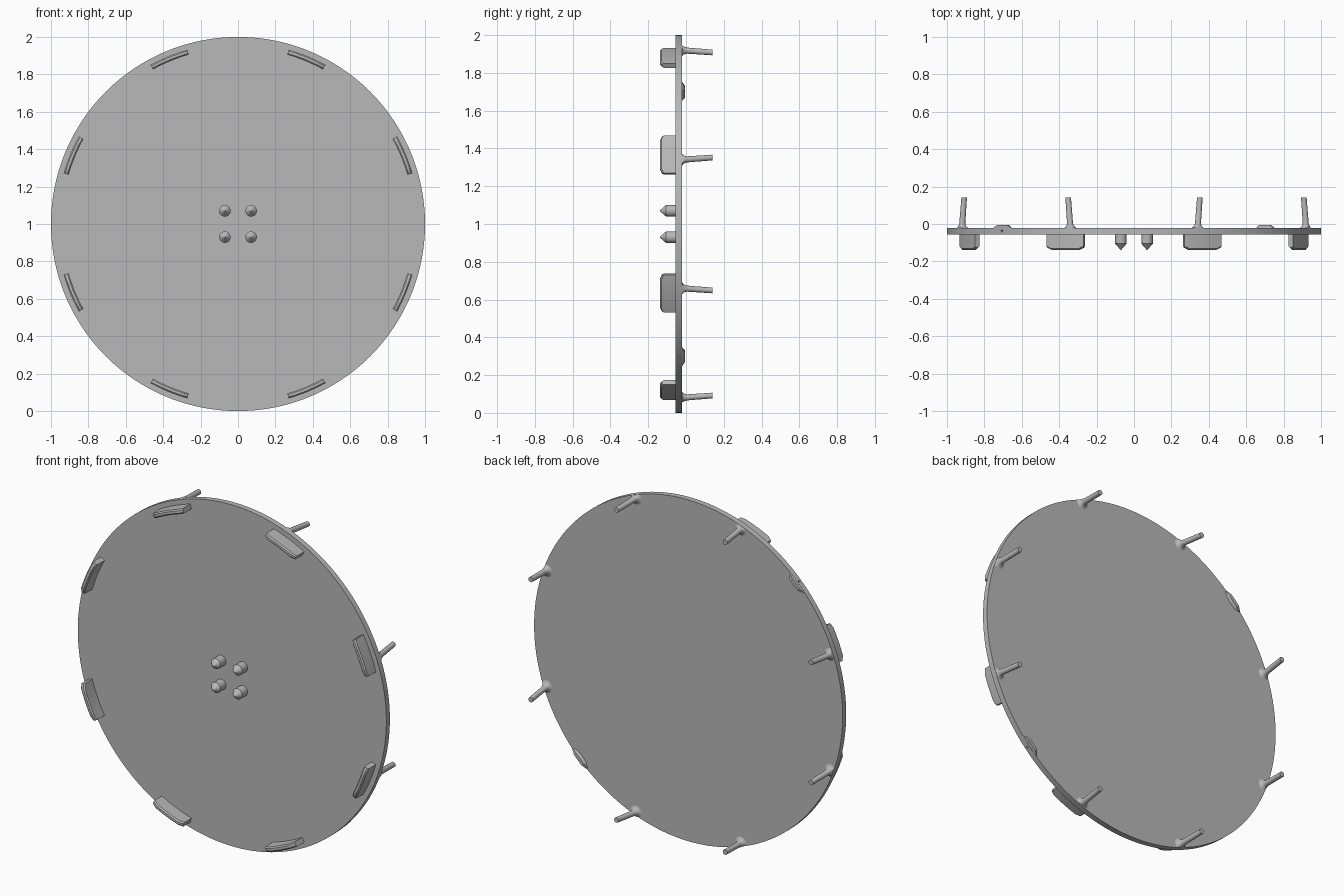
import bpy
import bmesh
from math import sin, cos, pi, radians
from mathutils import Vector

if "Cube" in bpy.data.objects:
    bpy.data.objects.remove(bpy.data.objects["Cube"])

grey = bpy.data.materials.new("plain grey")
grey.use_nodes = True
colour = (0.48, 0.48, 0.48, 1)
grey.diffuse_color = colour
grey.node_tree.nodes["Principled BSDF"].inputs["Base Color"].default_value = colour

FRONT, BACK = -0.055, -0.022     # faces of the disc along y
CENTRE = Vector((0, 0, 1))


def finish(name, bm, smooth=True):
    bmesh.ops.recalc_face_normals(bm, faces=bm.faces)
    mesh = bpy.data.meshes.new(name)
    bm.to_mesh(mesh)
    bm.free()
    obj = bpy.data.objects.new(name, mesh)
    bpy.context.collection.objects.link(obj)
    mesh.materials.append(grey)
    if smooth:
        bpy.ops.object.select_all(action='DESELECT')
        obj.select_set(True)
        bpy.context.view_layer.objects.active = obj
        bpy.ops.object.shade_smooth_by_angle(angle=radians(30))
    return obj


def loft(bm, rings):
    """Skin a list of equally long point rings and cap both ends."""
    rows = [[bm.verts.new(p) for p in ring] for ring in rings]
    n = len(rows[0])
    for a, b in zip(rows, rows[1:]):
        for i in range(n):
            j = (i + 1) % n
            bm.faces.new((a[i], a[j], b[j], b[i]))
    bm.faces.new(rows[0])
    bm.faces.new(rows[-1])


def turned(name, base, tip, profile, sides=24):
    """Rings (radius, fraction) square to y, swept from base to tip."""
    bm = bmesh.new()
    rings = []
    for r, t in profile:
        c = base.lerp(tip, t)
        rings.append([c + Vector((r * cos(2 * pi * i / sides), 0, r * sin(2 * pi * i / sides)))
                      for i in range(sides)])
    loft(bm, rings)
    # keep flared feet inside the rim
    for v in bm.verts:
        d = Vector((v.co.x, 0, v.co.z - 1))
        if d.length > 0.999:
            d *= 0.999 / d.length
            v.co.x, v.co.z = d.x, d.z + 1
    return finish(name, bm)


# Round plate
disc = turned("disc", Vector((0, FRONT, 1)), Vector((0, BACK, 1)), [(1, 0), (1, 1)], 192)
for v in disc.data.vertices:
    d = Vector((v.co.x, 0, v.co.z - 1)).normalized()
    v.co.x, v.co.z = d.x, d.z + 1

# Curved tabs on the front, near the rim
for k in range(8):
    mid = radians(22.5 + 45 * k)
    bm = bmesh.new()
    rings = []
    steps = 8
    for i in range(steps + 1):
        a = mid + radians(6.3) * (2 * i / steps - 1)
        out = Vector((cos(a), 0, sin(a)))
        end = 0.012 if i in (0, steps) else 0
        section = [(0.943, FRONT + 0.002), (0.943, -0.131 + end), (0.95, -0.138 + end),
                   (0.964, -0.138 + end), (0.971, -0.131 + end), (0.971, FRONT + 0.002)]
        rings.append([CENTRE + out * r + Vector((0, y, 0)) for r, y in section])
    loft(bm, rings)
    finish(f"front_tab_{k + 1}", bm)

# Four pointed pegs in the middle
for sx in (-1, 1):
    for sz in (-1, 1):
        at = Vector((0.07 * sx, FRONT + 0.002, 1 + 0.07 * sz))
        turned("centre_peg", at, at + Vector((0, -0.085, 0)),
               [(0.031, 0), (0.031, 0.61), (0.002, 1)])

# Slanted pins on the back with flared feet
flare = [(0.04, 0), (0.031, 0.018), (0.024, 0.05), (0.019, 0.1), (0.016, 0.17), (0.015, 1)]
for sx in (-1, 1):
    for sz in (-1, 1):
        for (bx, bz), (tx, tz) in (((0.92, 0.34), (0.908, 0.352)),
                                   ((0.34, 0.92), (0.352, 0.908))):
            turned("back_pin", Vector((bx * sx, BACK - 0.001, 1 + bz * sz)),
                   Vector((tx * sx, 0.141, 1 + tz * sz)), flare)

# Low tapered bosses on the back rim, each with a small radial hole in the edge
for name, mid in (("upper_rim_boss", radians(135)), ("lower_rim_boss", radians(-45))):
    bm = bmesh.new()
    rings = []
    for angle, height, depth in ((-4, 0, 0.006), (-3, 0.009, 0.018), (-2, 0.017, 0.026),
                                 (0, 0.017, 0.03),
                                 (2, 0.017, 0.026), (3, 0.009, 0.018), (4, 0, 0.006)):
        a = mid + radians(angle)
        out = Vector((cos(a), 0, sin(a)))
        section = [(0.999, BACK - 0.003), (0.999, BACK + height),
                   (0.999 - depth * 0.7, BACK + height), (0.999 - depth, BACK - 0.003)]
        rings.append([CENTRE + out * r + Vector((0, y, 0)) for r, y in section])
    loft(bm, rings)
    finish(name, bm, smooth=False)

    bm = bmesh.new()
    bmesh.ops.create_cone(bm, cap_ends=True, segments=12, radius1=0.006, radius2=0.006, depth=0.06)
    out = Vector((cos(mid), 0, sin(mid)))
    turn = out.to_track_quat('Z', 'Y').to_matrix()
    bmesh.ops.rotate(bm, verts=bm.verts, matrix=turn)
    bmesh.ops.translate(bm, verts=bm.verts, vec=CENTRE + out + Vector((0, -0.037, 0)))
    cutter = finish("rim_hole_cutter", bm, smooth=False)
    cutter.hide_render = True
    cutter.hide_viewport = True
    cut = disc.modifiers.new("rim_hole", 'BOOLEAN')
    cut.operation = 'DIFFERENCE'
    cut.object = cutter
